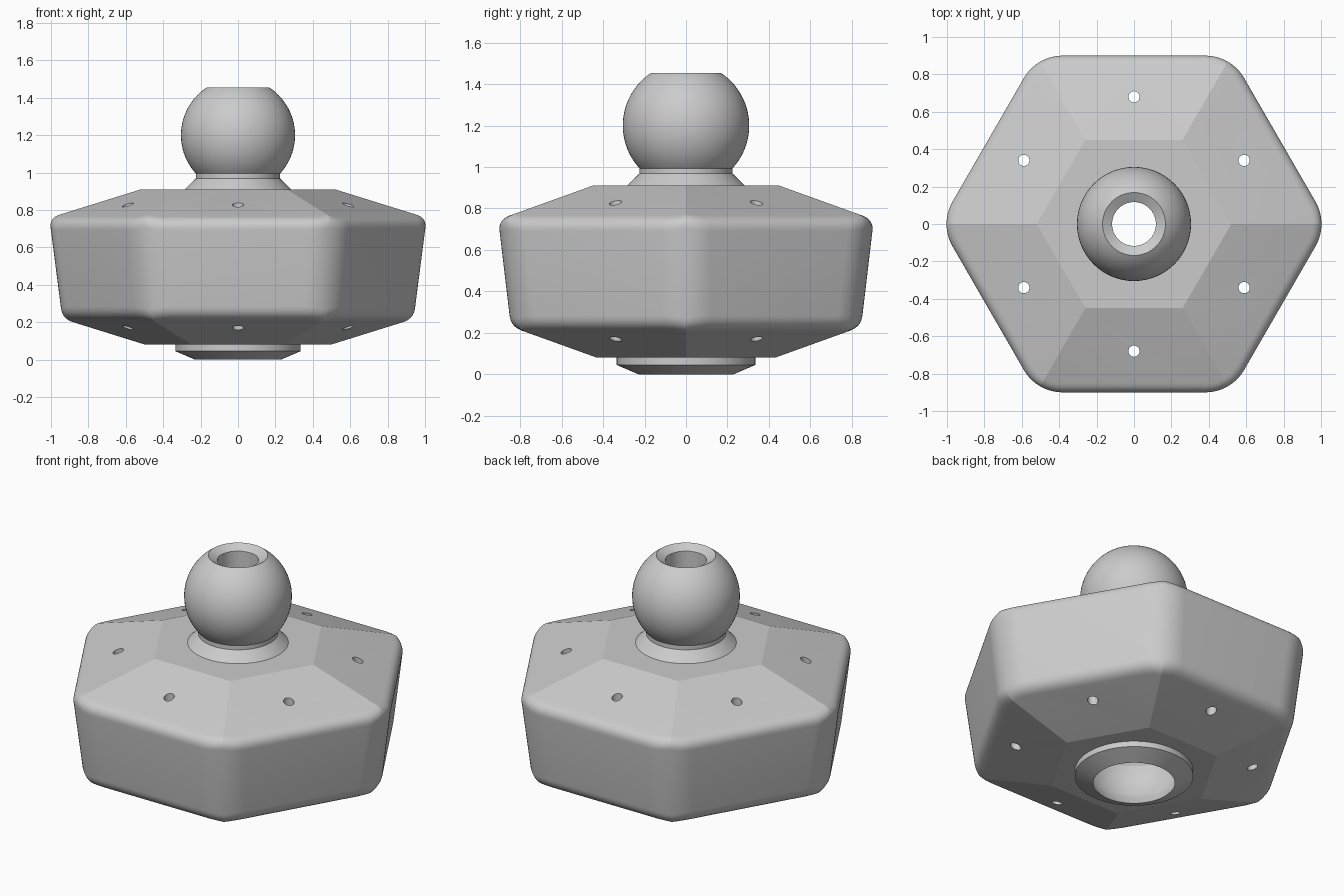
import bpy, bmesh
from math import sin, cos, pi, sqrt, radians
from mathutils import Vector

cube = bpy.data.objects.get("Cube")
if cube:
    bpy.data.objects.remove(cube, do_unlink=True)

grey = bpy.data.materials.new("plain grey")
grey.use_nodes = True
colour = (0.6, 0.6, 0.6, 1)
grey.diffuse_color = colour
grey.node_tree.nodes["Principled BSDF"].inputs["Base Color"].default_value = colour


def finish(bm, name):
    mesh = bpy.data.meshes.new(name)
    bm.to_mesh(mesh)
    bm.free()
    obj = bpy.data.objects.new(name, mesh)
    bpy.context.collection.objects.link(obj)
    mesh.materials.append(grey)
    return obj


def activate(obj):
    bpy.ops.object.select_all(action="DESELECT")
    obj.select_set(True)
    bpy.context.view_layer.objects.active = obj


def smooth(obj, angle):
    activate(obj)
    bpy.ops.object.shade_smooth_by_angle(angle=radians(angle))


def loft(bm, rings):
    rows = [[bm.verts.new(p) for p in ring] for ring in rings]
    for low, high in zip(rows, rows[1:]):
        for i in range(len(low)):
            j = (i + 1) % len(low)
            bm.faces.new((low[i], low[j], high[j], high[i]))


def lathe(bm, profile, sides=64, centre=(0, 0)):
    loft(bm, [[(centre[0] + r * cos(2 * pi * i / sides),
                centre[1] + r * sin(2 * pi * i / sides), z)
               for i in range(sides)] for r, z in profile])


def tidy(bm):
    bmesh.ops.remove_doubles(bm, verts=bm.verts[:], dist=0.00001)
    bmesh.ops.recalc_face_normals(bm, faces=bm.faces[:])


# Hexagonal body with rounded corners and sloped shoulders
STEPS, SLOPE, ROUND, FILLET = 10, 0.36, 0.24, 0.055
TOP, BASE = (0.45, 0.91), (0.43, 0.08)
UPPER, LOWER = 0.906, 0.845


def outline(apothem, radius):
    points = []
    for k in range(6):
        corner = k * pi / 3
        reach = (apothem - radius) / cos(pi / 6)
        for s in range(STEPS + 1):
            a = corner + (s / STEPS - 0.5) * pi / 3
            points.append(Vector((reach * cos(corner) + radius * cos(a),
                                  reach * sin(corner) + radius * sin(a), 0)))
    return points


def on_slope(points, flat, sign):
    for p in points:
        d = max(p.x * cos(a) + p.y * sin(a)
                for a in [(k + 0.5) * pi / 3 for k in range(6)])
        p.z = flat[1] - sign * SLOPE * (d - flat[0])
    return points


def edge_rings(apothem, flat, sign):
    # Curved shoulder from the slope to the side wall
    taper = (UPPER - LOWER) / 0.515
    start = on_slope(outline(apothem - FILLET, ROUND - FILLET), flat, sign)
    corner = on_slope(outline(apothem, ROUND), flat, sign)
    end = outline(apothem - sign * taper * FILLET, ROUND)
    for e, c in zip(end, corner):
        e.z = c.z - sign * FILLET
    rings = [on_slope(outline(flat[0], 0), flat, sign)]
    for s in range(9):
        t = s / 8
        rings.append([(1 - t) ** 2 * a + 2 * t * (1 - t) * b + t * t * c
                      for a, b, c in zip(start, corner, end)])
    return rings


bm = bmesh.new()
loft(bm, edge_rings(UPPER, TOP, 1) + edge_rings(LOWER, BASE, -1)[::-1])
bmesh.ops.remove_doubles(bm, verts=bm.verts[:], dist=0.00001)
bmesh.ops.holes_fill(bm, edges=bm.edges[:], sides=0)
tidy(bm)
body = finish(bm, "hexagonal_body")

# Cutter for the socket, central bore and six small through holes
BALL, BORE = 0.305, 0.117


def socket(z):
    return sqrt(BALL ** 2 - (z - 0.2) ** 2), z


bm = bmesh.new()
lathe(bm, [(0, -0.04)] + [socket(0.04 * i) for i in range(-1, 8)]
      + [(BORE, 0.55), (BORE, 1), (0, 1)])
for k in range(6):
    a = (k + 0.5) * pi / 3
    lathe(bm, [(0, -0.1), (0.03, -0.1), (0.03, 1), (0, 1)], 32,
          (0.68 * cos(a), 0.68 * sin(a)))
tidy(bm)
cutter = finish(bm, "hole_cutter")
cutter.hide_render = True

cut = body.modifiers.new("holes", "BOOLEAN")
cut.object = cutter
cut.operation = "DIFFERENCE"
cut.solver = "EXACT"
activate(body)
bpy.ops.object.modifier_apply(modifier="holes")
bpy.data.objects.remove(cutter, do_unlink=True)
smooth(body, 14)

# Neck and ball with a countersunk bore
ball = [(BALL * cos(a), 1.2 + BALL * sin(a))
        for a in [radians(-42.5 + 99 * i / 24) for i in range(25)]]
bm = bmesh.new()
lathe(bm, [(0.285, 0.91), (0.225, 0.968), (0.225, 0.99)] + ball
      + [(BORE, 1.425), (BORE, 0.91)])
tidy(bm)
smooth(finish(bm, "ball_and_neck"), 25)

# Chamfered collar around the socket opening
bm = bmesh.new()
lathe(bm, [(0.335, 0.08), (0.335, 0.045)] + [socket(0.04 * i) for i in range(3)])
tidy(bm)
smooth(finish(bm, "socket_collar"), 18)
